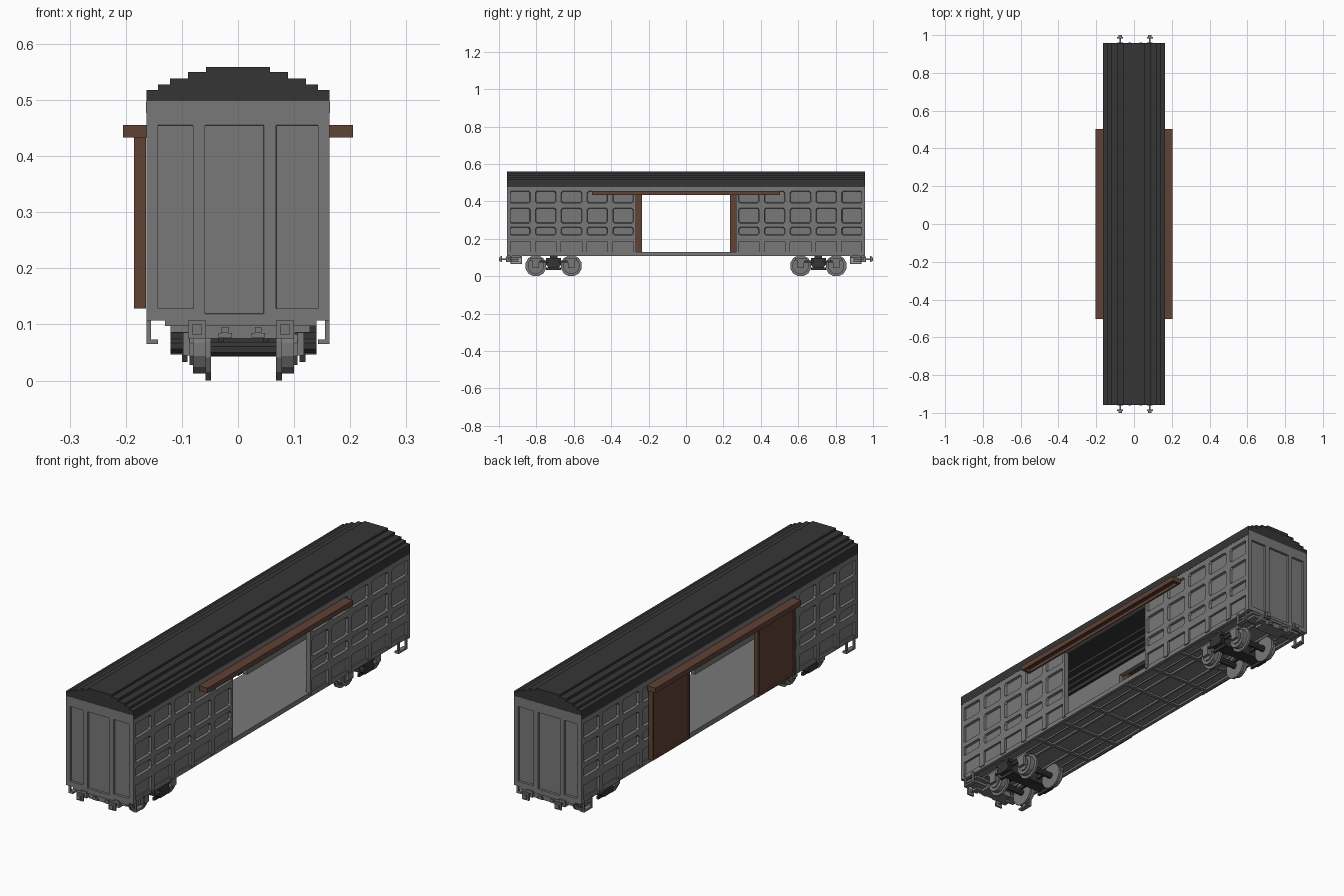
import bpy, bmesh, math
from mathutils import Vector, Matrix

cube = bpy.data.objects.get("Cube")
if cube:
    bpy.data.objects.remove(cube, do_unlink=True)


def material(name, rgb):
    m = bpy.data.materials.new(name)
    m.use_nodes = True
    m.diffuse_color = (*rgb, 1)
    m.node_tree.nodes["Principled BSDF"].inputs["Base Color"].default_value = (*rgb, 1)
    return m


GREY = material("steel grey", (0.19, 0.19, 0.19))
DARK = material("dark roof grey", (0.036, 0.036, 0.036))
BROWN = material("rust brown", (0.117, 0.054, 0.036))


def finish(name, bm, mat):
    bmesh.ops.recalc_face_normals(bm, faces=bm.faces)
    me = bpy.data.meshes.new(name)
    bm.to_mesh(me)
    bm.free()
    me.materials.append(mat)
    ob = bpy.data.objects.new(name, me)
    bpy.context.collection.objects.link(ob)
    return ob


def box(bm, x0, x1, y0, y1, z0, z1):
    mat = Matrix.Translation(((x0 + x1) / 2, (y0 + y1) / 2, (z0 + z1) / 2))
    mat = mat @ Matrix.Diagonal((abs(x1 - x0), abs(y1 - y0), abs(z1 - z0), 1))
    bmesh.ops.create_cube(bm, size=1, matrix=mat)


def disc(bm, x0, x1, y, z, r, n=12):
    mat = Matrix.Translation(((x0 + x1) / 2, y, z)) @ Matrix.Rotation(math.pi / 2, 4, 'Y')
    mat = mat @ Matrix.Rotation(math.pi / n, 4, 'Z')
    bmesh.ops.create_cone(bm, segments=n, radius1=r, radius2=r, depth=abs(x1 - x0),
                          cap_ends=True, matrix=mat)


def frame(bm, outer, inner, place, cut=0.008, depth=0.010, slope=0.003):
    """Rectangular frame around an opening with clipped corners."""
    def rect(r, d):
        u0, v0, u1, v1 = r
        return [bm.verts.new(place(u, v, d)) for u, v in ((u0, v0), (u1, v0), (u1, v1), (u0, v1))]

    def octagon(r, d, s):
        u0, v0, u1, v1 = r[0] + s, r[1] + s, r[2] - s, r[3] - s
        c = cut
        pts = ((u0, v0 + c), (u0 + c, v0), (u1 - c, v0), (u1, v0 + c),
               (u1, v1 - c), (u1 - c, v1), (u0 + c, v1), (u0, v1 - c))
        return [bm.verts.new(place(u, v, d)) for u, v in pts]

    a, b = rect(outer, depth), rect(outer, 0)
    p, q = octagon(inner, depth, 0), octagon(inner, 0, slope)
    for i in range(4):
        j = (i + 1) % 4
        for r, o in ((a, p), (b, q)):
            bm.faces.new((r[i], o[2 * i], o[2 * i + 1]))
            bm.faces.new((r[i], r[j], o[2 * j], o[2 * i + 1]))
        bm.faces.new((a[i], a[j], b[j], b[i]))
    for i in range(8):
        j = (i + 1) % 8
        bm.faces.new((p[i], p[j], q[j], q[i]))


DOOR, END = 0.267, 0.957
COL = (END - DOOR) / 5
ROWS = [(0.20, 0.219, 0.262, 0.272), (0.272, 0.283, 0.364, 0.377), (0.377, 0.39, 0.455, 0.48)]

# Side walls: back plate, clipped panel frames, ribs of the open bottom row
for sx, label in ((1, "left"), (-1, "right")):
    bm = bmesh.new()
    for sy in (1, -1):
        place = lambda u, v, d: Vector((sx * (0.153 + d), sy * u, v))
        box(bm, sx * 0.143, sx * 0.153, sy * DOOR, sy * END, 0.107, 0.48)
        for c in range(5):
            y0, y1 = DOOR + c * COL, DOOR + (c + 1) * COL
            for z0, p0, p1, z1 in ROWS:
                frame(bm, (y0, z0, y1, z1), (y0 + 0.0135, p0, y1 - 0.0135, p1), place)
            box(bm, sx * 0.153, sx * 0.163, sy * y0, sy * y1, 0.185, 0.20)
            for a, b in ((y0, y0 + 0.0135), (y1 - 0.0135, y1)):
                box(bm, sx * 0.153, sx * 0.163, sy * a, sy * b, 0.117, 0.185)
    box(bm, sx * 0.143, sx * 0.163, -DOOR, DOOR, 0.435, 0.48)
    finish(label + "_side_wall", bm, GREY)

# End walls with three tall recessed panels
for sy, label in ((-1, "front"), (1, "back")):
    bm = bmesh.new()
    place = lambda u, v, d: Vector((u, sy * (0.947 + d), v))
    box(bm, -0.163, 0.163, sy * 0.937, sy * 0.947, 0.107, 0.498)
    for x0, p0, p1, x1, zb in ((-0.163, -0.153, -0.08, -0.07, 0.128),
                               (-0.07, -0.059, 0.046, 0.057, 0.119),
                               (0.057, 0.068, 0.153, 0.163, 0.128)):
        frame(bm, (x0, 0.107, x1, 0.498), (p0, zb, p1, 0.455), place, cut=0.001, slope=0.0005)
    finish(label + "_end_wall", bm, GREY)

# Floor with side sills and underframe ribs
bm = bmesh.new()
box(bm, -0.15, 0.15, -0.945, 0.945, 0.116, 0.128)
for s in (1, -1):
    box(bm, s * 0.143, s * 0.158, -0.957, 0.957, 0.107, 0.128)
    box(bm, s * 0.045, s * 0.055, -0.94, 0.94, 0.107, 0.116)
    box(bm, s * 0.095, s * 0.101, -0.94, 0.94, 0.109, 0.116)
    for y in (0.12, 0.30, 0.48, 0.71, 0.90):
        box(bm, -0.145, 0.145, s * y - 0.008, s * y + 0.008, 0.108, 0.116)
finish("floor_and_underframe", bm, GREY)

# Stepped roof shell, closed at both ends
STEPS = [(0.163, 0.518), (0.143, 0.528), (0.121, 0.538), (0.089, 0.55), (0.057, 0.559)]
half = [(0.164, 0.477)]
for i, (x, z) in enumerate(STEPS):
    half.append((x, z))
    if i + 1 < len(STEPS):
        half.append((STEPS[i + 1][0], z))
inner = [(0.160, 0.477), (0.160, 0.497), (0.150, 0.497)]
for i in range(1, len(STEPS)):
    inner += [(STEPS[i - 1][0] - 0.012, STEPS[i][1] - 0.014), (STEPS[i][0] - 0.008, STEPS[i][1] - 0.014)]
outline = half + [(-x, z) for x, z in reversed(half)]
outline += [(-x, z) for x, z in inner] + list(reversed(inner))
bm = bmesh.new()
face = bm.faces.new([bm.verts.new((x, -0.957, z)) for x, z in outline])
ext = bmesh.ops.extrude_face_region(bm, geom=[face], use_keep_orig=True)
bmesh.ops.translate(bm, vec=(0, 1.914, 0), verts=[v for v in ext["geom"] if isinstance(v, bmesh.types.BMVert)])
for sy in (1, -1):
    lo = 0.498
    for x, z in STEPS:
        box(bm, -x + 0.004, x - 0.004, sy * 0.94, sy * 0.956, lo, z - 0.002)
        lo = z - 0.002
finish("roof", bm, DARK)

# Door rails: hollow channels on both sides
for sx, label in ((1, "left"), (-1, "right")):
    bm = bmesh.new()
    box(bm, sx * 0.163, sx * 0.205, -0.5, 0.5, 0.447, 0.455)
    box(bm, sx * 0.196, sx * 0.205, -0.5, 0.5, 0.433, 0.447)
    box(bm, sx * 0.163, sx * 0.169, -0.5, 0.5, 0.433, 0.447)
    for sy in (1, -1):
        box(bm, sx * 0.163, sx * 0.205, sy * 0.492, sy * 0.503, 0.433, 0.455)
    finish(label + "_door_rail", bm, BROWN)

# Sliding doors, both pushed open on one side
for sy, label in ((-1, "front"), (1, "back")):
    bm = bmesh.new()
    box(bm, -0.164, -0.179, sy * 0.235, sy * 0.492, 0.128, 0.447)
    place = lambda u, v, d: Vector((-0.179 - d, sy * u, v))
    frame(bm, (0.235, 0.128, 0.492, 0.435), (0.243, 0.136, 0.484, 0.425), place,
          cut=0.001, depth=0.006, slope=0.0005)
    finish(label + "_sliding_door", bm, BROWN)

for sy, label in ((-1, "front"), (1, "back")):
    # End beam, draft box and coupler brackets
    bm = bmesh.new()
    box(bm, -0.13, 0.14, sy * 0.88, sy * 0.955, 0.097, 0.107)
    box(bm, -0.12, 0.128, sy * 0.90, sy * 0.95, 0.086, 0.097)
    box(bm, -0.057, 0.068, sy * 0.89, sy * 0.95, 0.075, 0.107)
    for x in (-0.023, 0.036):
        box(bm, x - 0.012, x + 0.012, sy * 0.95, sy * 0.957, 0.077, 0.085)
        box(bm, x - 0.006, x + 0.006, sy * 0.95, sy * 0.960, 0.085, 0.095)
    finish(label + "_end_beam", bm, GREY)

    # Buffers
    bm = bmesh.new()
    for x in (-0.073, 0.084):
        box(bm, x - 0.014, x + 0.014, sy * 0.93, sy * 0.962, 0.077, 0.105)
        box(bm, x - 0.004, x + 0.004, sy * 0.962, sy * 1.0, 0.087, 0.095)
        box(bm, x - 0.016, x + 0.016, sy * 0.983, sy * 0.991, 0.075, 0.107)
        box(bm, x - 0.009, x + 0.009, sy * 0.991, sy * 1.0, 0.082, 0.100)
    finish(label + "_buffers", bm, GREY)

    # Corner steps
    bm = bmesh.new()
    for sx in (1, -1):
        for y in (0.878, 0.93):
            box(bm, sx * 0.155, sx * 0.163, sy * y, sy * (y + 0.008), 0.066, 0.117)
        box(bm, sx * 0.143, sx * 0.163, sy * 0.878, sy * 0.938, 0.065, 0.073)
    finish(label + "_corner_steps", bm, GREY)

    # Wheels with inner flanges, hubs and axle boxes
    bm, axles = bmesh.new(), bmesh.new()
    for y in (0.613, 0.803):
        y *= sy
        for s in (1, -1):
            x = lambda d: 0.010 + s * d
            disc(bm, x(0.058), x(0.068), y, 0.0555, 0.0574)
            disc(bm, x(0.068), x(0.090), y, 0.0555, 0.0445)
            disc(bm, x(0.090), x(0.096), y, 0.0555, 0.030, 8)
            box(bm, x(0.096), x(0.108), y - 0.018, y + 0.018, 0.045, 0.085)
            box(bm, x(0.092), x(0.106), y - 0.03, y + 0.03, 0.085, 0.097)
        disc(axles, -0.055, 0.075, y, 0.0555, 0.014, 8)
    finish(label + "_wheels", bm, GREY)
    finish(label + "_axles", axles, DARK)

    # Bogie bolster, springs and tie bars
    bm = bmesh.new()
    c = sy * 0.708
    box(bm, -0.12, 0.14, c - 0.03, c + 0.03, 0.046, 0.085)
    box(bm, -0.05, 0.07, c - 0.02, c + 0.02, 0.085, 0.116)
    for s in (1, -1):
        x = lambda d: 0.010 + s * d
        box(bm, x(0.10), x(0.13), c - 0.04, c + 0.04, 0.085, 0.098)
        box(bm, x(0.10), x(0.11), c - 0.04, c + 0.04, 0.033, 0.046)
        box(bm, x(0.098), x(0.106), c - 0.09, c + 0.09, 0.072, 0.085)
        box(bm, x(0.035), x(0.045), c - 0.09, c + 0.09, 0.06, 0.075)
        for d in (-0.024, 0.024):
            disc(bm, x(0.108), x(0.13), c + d, 0.062, 0.014, 8)
    finish(label + "_bogie_frame", bm, DARK)
